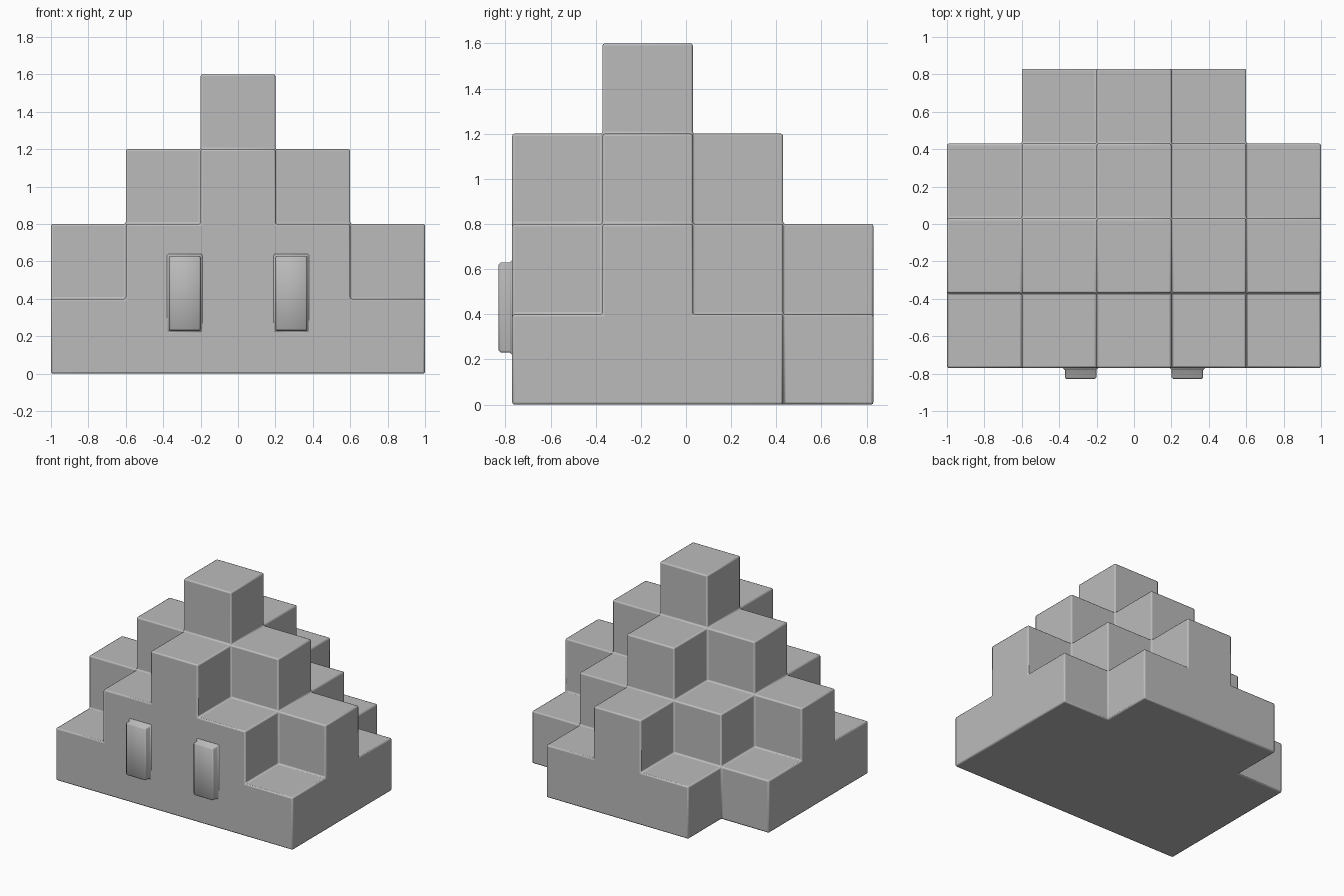
import bpy, bmesh, math

if "Cube" in bpy.data.objects:
    bpy.data.objects.remove(bpy.data.objects["Cube"])

CELL = 0.4
FRONT = -0.77      # y of the front wall
ROUND = 0.01       # edge rounding

stone = bpy.data.materials.new("grey stone")
stone.use_nodes = True
grey = (0.5, 0.5, 0.5, 1)
stone.diffuse_color = grey
stone.node_tree.nodes["Principled BSDF"].inputs["Base Color"].default_value = grey


def finish(bm, name, angle):
    """Turn a bmesh into a softly rounded object."""
    bmesh.ops.remove_doubles(bm, verts=bm.verts, dist=0.0001)
    bmesh.ops.recalc_face_normals(bm, faces=bm.faces)
    mesh = bpy.data.meshes.new(name)
    bm.to_mesh(mesh)
    bm.free()
    mesh.materials.append(stone)
    obj = bpy.data.objects.new(name, mesh)
    bpy.context.collection.objects.link(obj)
    bevel = obj.modifiers.new("rounded edges", "BEVEL")
    bevel.width = ROUND
    bevel.segments = 2
    bevel.limit_method = "ANGLE"
    bevel.angle_limit = math.radians(angle)
    bpy.ops.object.select_all(action="DESELECT")
    obj.select_set(True)
    bpy.context.view_layer.objects.active = obj
    bpy.ops.object.shade_smooth_by_angle(angle=math.radians(50))
    return obj


# Stepped pyramid: column heights fall by one block per step from the peak
def filled(i, j, k):
    return abs(i) <= 2 and 0 <= j <= 3 and 0 <= k < 4 - abs(i) - abs(j - 1)


bm = bmesh.new()
for i in range(-2, 3):
    for j in range(4):
        for k in range(4):
            if not filled(i, j, k):
                continue
            centre = (i * CELL, FRONT + (j + 0.5) * CELL, (k + 0.5) * CELL)
            # Only the outer sides of each block are made
            for axis in range(3):
                for side in (-1, 1):
                    step = [0, 0, 0]
                    step[axis] = side
                    if filled(i + step[0], j + step[1], k + step[2]):
                        continue
                    corners = []
                    for a, b in ((-1, -1), (1, -1), (1, 1), (-1, 1)):
                        offset = [a, b]
                        offset.insert(axis, side)
                        corners.append(bm.verts.new(
                            [c + o * CELL / 2 for c, o in zip(centre, offset)]))
                    bm.faces.new(corners)
finish(bm, "stepped_pyramid", 30)


# Raised eye-like panels on the front wall, flared where they meet it
def panel(name, x0, x1, z0, z1, depth=0.06):
    bm = bmesh.new()
    rings = []
    for out, grow in ((-ROUND, ROUND), (0, ROUND), (ROUND, 0),
                      (depth - ROUND, 0), (depth, -ROUND)):
        y = FRONT - out
        rings.append([bm.verts.new(p) for p in (
            (x0 - grow, y, z0 - grow), (x1 + grow, y, z0 - grow),
            (x1 + grow, y, z1 + grow), (x0 - grow, y, z1 + grow))])
    for low, high in zip(rings, rings[1:]):
        for n in range(4):
            m = (n + 1) % 4
            bm.faces.new((low[n], low[m], high[m], high[n]))
    bm.faces.new(rings[0])
    bm.faces.new(rings[-1])
    return finish(bm, name, 60)


panel("left_panel", 0.2, 0.37, 0.23, 0.63)
panel("right_panel", -0.37, -0.2, 0.23, 0.63)
